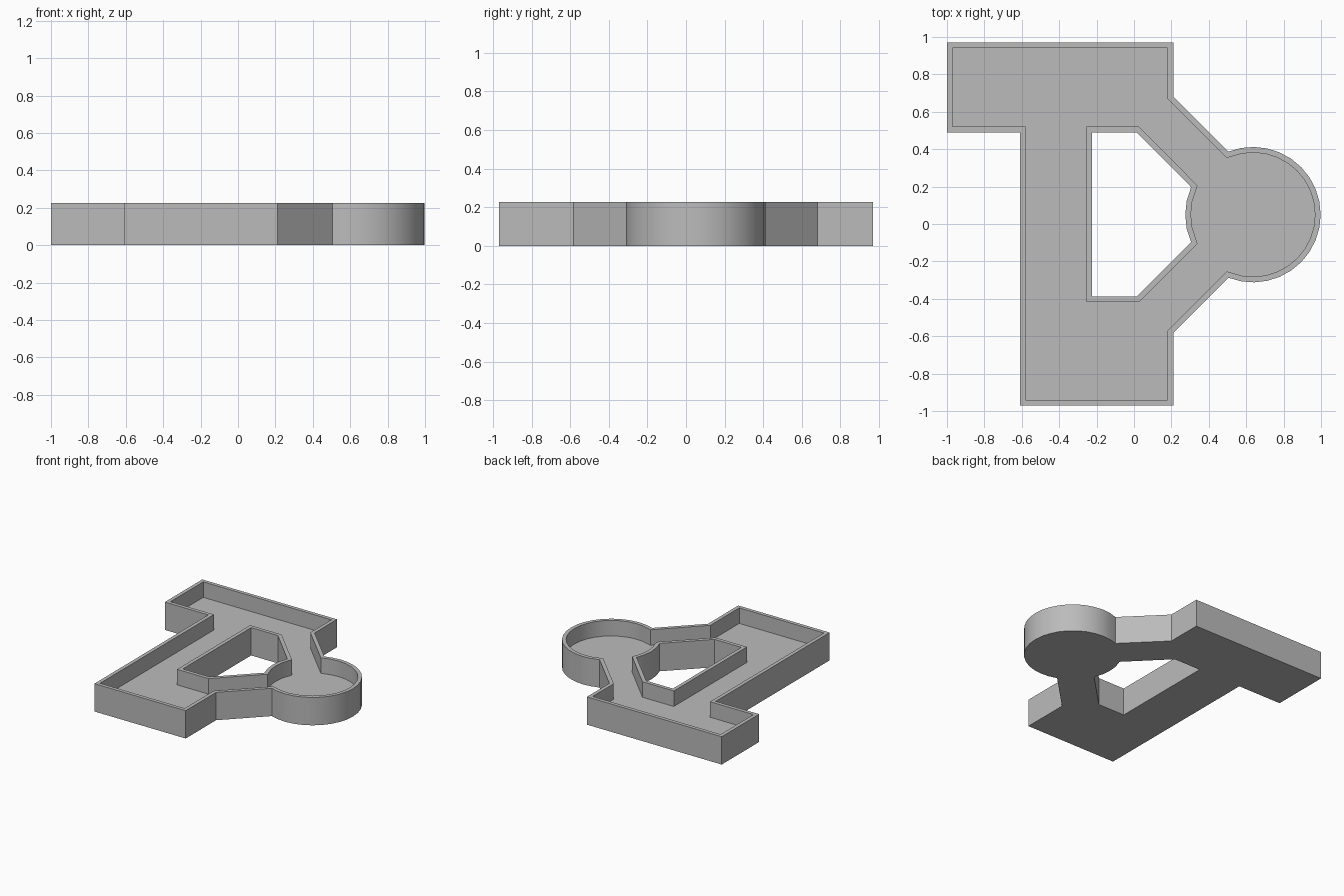
import bpy
import bmesh
from math import cos, sin, radians
from mathutils import Vector

cube = bpy.data.objects.get("Cube")
if cube:
    bpy.data.objects.remove(cube)

HEIGHT, FLOOR, WALL = 0.226, 0.1, 0.03
CENTRE, RADIUS = Vector((0.636, 0.05)), 0.362


def arc(start, end, steps):
    """Points on the round end, angles in degrees."""
    angles = [radians(start + (end - start) * i / steps) for i in range(steps + 1)]
    return [CENTRE + RADIUS * Vector((cos(a), sin(a))) for a in angles]


def offset(points, distance):
    """Mitred parallel outline, to the left of the direction of travel."""
    result = []
    for i, p in enumerate(points):
        a = (p - points[i - 1]).normalized()
        b = (points[(i + 1) % len(points)] - p).normalized()
        n, m = Vector((-a.y, a.x)), Vector((-b.y, b.x))
        result.append(p + distance * (n + m) / (1 + n.dot(m)))
    return result


# Outlines, both clockwise
outer = [Vector(p) for p in ((-1, 0.97), (0.21, 0.97), (0.21, 0.682))]
outer += arc(111.3, -111.3, 20)
outer += [Vector(p) for p in ((0.21, -0.582), (0.21, -0.97), (-0.61, -0.97),
                              (-0.61, 0.49), (-1, 0.49))]
hole = [Vector(p) for p in ((-0.225, 0.49), (0.015, 0.49))]
hole += arc(156, 204, 4)
hole += [Vector(p) for p in ((0.015, -0.387), (-0.225, -0.387))]

bm = bmesh.new()


def ring(points, z):
    return [bm.verts.new((p.x, p.y, z)) for p in points]


def bridge(a, b):
    n = len(a)
    for i in range(n):
        j = (i + 1) % n
        bm.faces.new((a[i], a[j], b[j], b[i]))


def fill(*rings):
    edges = [bm.edges.get((r[i - 1], r[i])) for r in rings for i in range(len(r))]
    bmesh.ops.triangle_fill(bm, edges=edges, use_beauty=True)


# Outside wall and hole wall: outer side, rim, inner side
bottoms, floors = [], []
for outline, distance in ((outer, -WALL), (hole, WALL)):
    inner = offset(outline, distance)
    rings = [ring(outline, 0), ring(outline, HEIGHT), ring(inner, HEIGHT), ring(inner, FLOOR)]
    for a, b in zip(rings, rings[1:]):
        bridge(a, b)
    bottoms.append(rings[0])
    floors.append(rings[3])

# Underside and sunken floor
fill(*bottoms)
fill(*floors)
bmesh.ops.recalc_face_normals(bm, faces=bm.faces[:])

mesh = bpy.data.meshes.new("tray")
bm.to_mesh(mesh)
bm.free()
tray = bpy.data.objects.new("tray", mesh)
bpy.context.collection.objects.link(tray)

# Single plain grey
grey = bpy.data.materials.new("plain grey")
grey.use_nodes = True
colour = (0.5, 0.5, 0.5, 1)
grey.diffuse_color = colour
grey.node_tree.nodes["Principled BSDF"].inputs["Base Color"].default_value = colour
mesh.materials.append(grey)

# Smooth round end, crisp corners
bpy.ops.object.select_all(action="DESELECT")
tray.select_set(True)
bpy.context.view_layer.objects.active = tray
bpy.ops.object.shade_smooth_by_angle(angle=radians(25))
